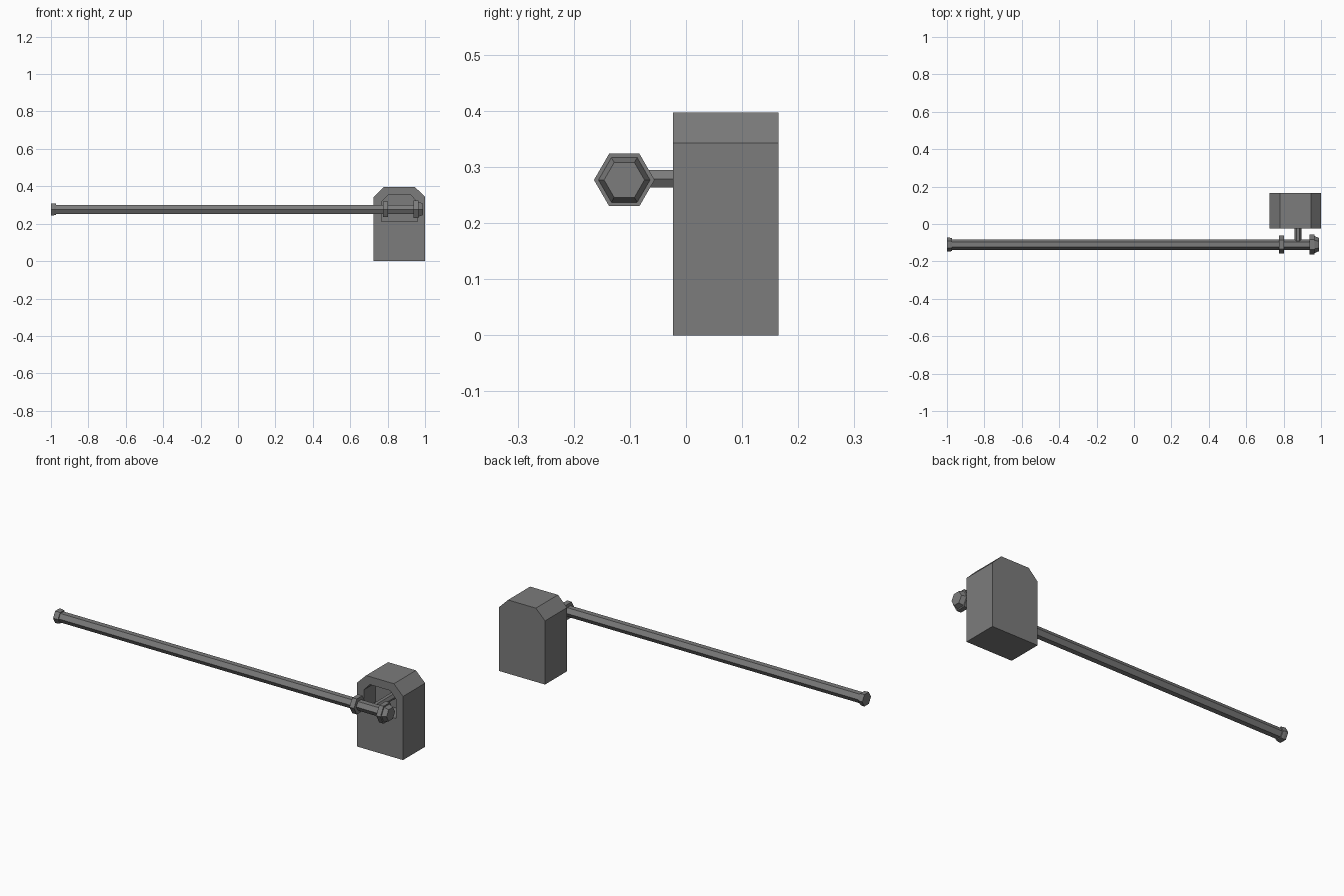
import bpy
import bmesh
from math import cos, sin, pi

if "Cube" in bpy.data.objects:
    bpy.data.objects.remove(bpy.data.objects["Cube"], do_unlink=True)

grey = bpy.data.materials.new("dark_grey")
grey.use_nodes = True
grey.diffuse_color = (0.2, 0.2, 0.2, 1)
grey.node_tree.nodes["Principled BSDF"].inputs["Base Color"].default_value = (0.2, 0.2, 0.2, 1)


def loft(name, rings):
    """Skin a row of matching outlines and cap both ends."""
    bm = bmesh.new()
    loops = [[bm.verts.new(p) for p in ring] for ring in rings]
    for a, b in zip(loops, loops[1:]):
        n = len(a)
        for i in range(n):
            j = (i + 1) % n
            bm.faces.new((a[i], a[j], b[j], b[i]))
    bm.faces.new(loops[0])
    bm.faces.new(loops[-1])
    bmesh.ops.recalc_face_normals(bm, faces=bm.faces)
    mesh = bpy.data.meshes.new(name)
    bm.to_mesh(mesh)
    bm.free()
    mesh.materials.append(grey)
    obj = bpy.data.objects.new(name, mesh)
    bpy.context.collection.objects.link(obj)
    return obj


def hexagon(radius):
    return [(radius * cos(i * pi / 3), radius * sin(i * pi / 3)) for i in range(6)]


BAR_Y, BAR_Z = -0.11, 0.277


def along_x(name, profile):
    """Six-sided part on the bar axis; profile holds (x, radius) pairs."""
    loft(name, [[(x, BAR_Y + u, BAR_Z + v) for u, v in hexagon(r)] for x, r in profile])


def arch(y, half, top_half, bottom, shoulder, top):
    """Upright outline with two clipped upper corners."""
    c = 0.8625
    return [(c - half, y, bottom), (c + half, y, bottom), (c + half, y, shoulder),
            (c + top_half, y, top), (c - top_half, y, top), (c - half, y, shoulder)]


# Block with a recess sunk into its front
outer = (0.1375, 0.083, 0, 0.343, 0.397)
inner = (0.096, 0.06, 0.213, 0.316, 0.354)
loft("block", [arch(0.165, *outer), arch(-0.023, *outer),
               arch(-0.023, *inner), arch(0.077, *inner)])

# Long bar with its end fittings
along_x("bar", [(-0.98, 0.028), (0.95, 0.028)])
along_x("far_end_cap", [(-1, 0.037), (-0.985, 0.037), (-0.972, 0.034)])
along_x("collar", [(0.775, 0.048), (0.802, 0.048)])
along_x("near_end_cap", [(0.938, 0.054), (0.964, 0.054), (0.964, 0.046), (0.988, 0.036)])

# Short strut joining the bar to the recess
loft("strut", [[(0.877 + u, y, 0.279 + v) for u, v in hexagon(0.018)]
               for y in (BAR_Y, 0.08)])
